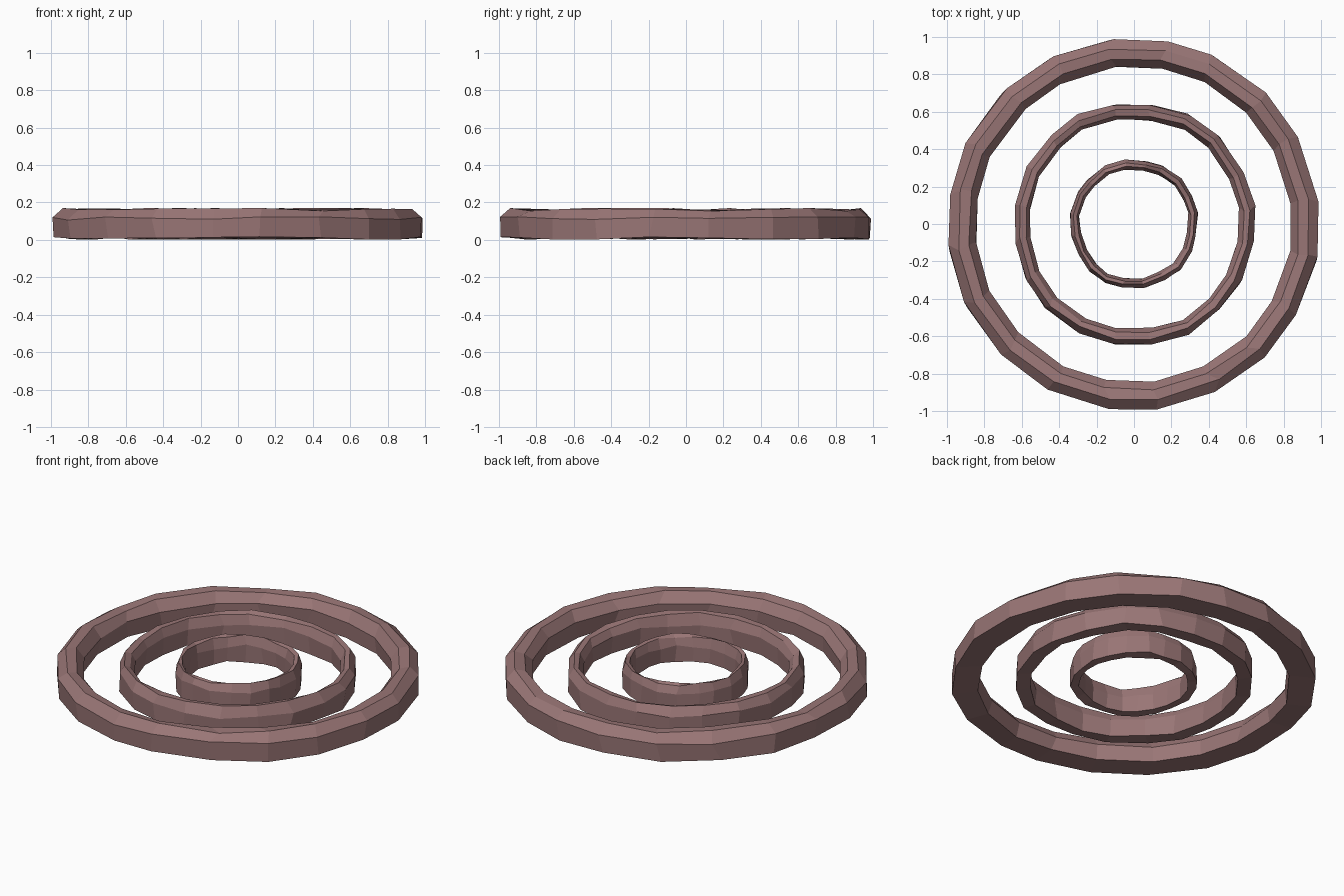
import bpy, bmesh, math, random

if "Cube" in bpy.data.objects:
    bpy.data.objects.remove(bpy.data.objects["Cube"])

random.seed(7)

mat = bpy.data.materials.new("dusty_brown")
mat.diffuse_color = (0.32, 0.18, 0.18, 1)
mat.use_nodes = True
mat.node_tree.nodes["Principled BSDF"].inputs["Base Color"].default_value = mat.diffuse_color

# Chamfered cross-section: (0 = inner wall .. 1 = outer wall, height)
PROFILE = [(0.98, 0.01), (1.0, 0.115), (0.66, 0.162),
           (0.28, 0.157), (0.0, 0.105), (0.04, 0.01)]


def rough_ring(name, inner, outer, segments, wobble):
    """Hand-hewn low-poly ring swept from the cross-section."""
    bm = bmesh.new()
    loops = []
    for i in range(segments):
        a = 2 * math.pi * (i + 0.5) / segments + random.uniform(-0.03, 0.03)
        shift = random.uniform(-wobble, wobble)
        loop = []
        for t, z in PROFILE:
            r = inner + t * (outer - inner) + shift
            r = min(r + random.uniform(-wobble, wobble) * 0.5, 1.0)
            b = a + random.uniform(-0.03, 0.03)
            h = min(max(z + random.uniform(-0.009, 0.009), 0.0), 0.17)
            loop.append(bm.verts.new((r * math.cos(b), r * math.sin(b), h)))
        loops.append(loop)
    n = len(PROFILE)
    for i in range(segments):
        p, q = loops[i], loops[(i + 1) % segments]
        for j in range(n):
            k = (j + 1) % n
            bm.faces.new((p[j], q[j], q[k], p[k]))
    bmesh.ops.recalc_face_normals(bm, faces=bm.faces)
    mesh = bpy.data.meshes.new(name)
    bm.to_mesh(mesh)
    bm.free()
    mesh.materials.append(mat)
    obj = bpy.data.objects.new(name, mesh)
    bpy.context.collection.objects.link(obj)
    return obj


# Three concentric rings of equal height
rough_ring("outer_ring", 0.848, 0.997, 20, 0.004)
rough_ring("middle_ring", 0.566, 0.65, 20, 0.008)
rough_ring("inner_ring", 0.294, 0.344, 20, 0.007)
